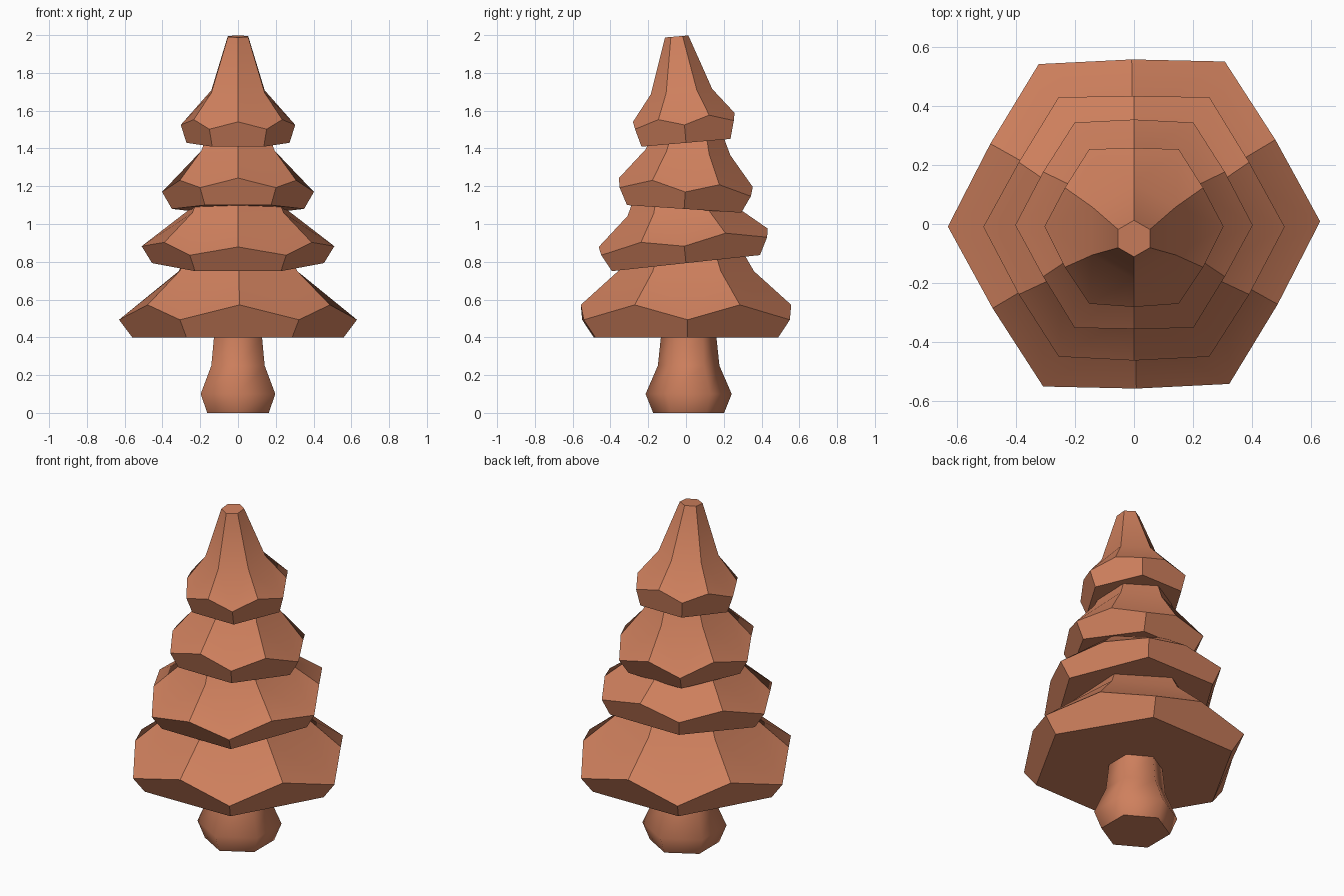
import bpy, bmesh, math
from mathutils import Matrix

if "Cube" in bpy.data.objects:
    bpy.data.objects.remove(bpy.data.objects["Cube"])

clay = bpy.data.materials.new("terracotta")
clay.diffuse_color = (0.62, 0.215, 0.11, 1)
clay.use_nodes = True
clay.node_tree.nodes["Principled BSDF"].inputs["Base Color"].default_value = clay.diffuse_color


def ring(bm, r, z, start):
    """Six vertices on a circle, first one at the start angle in degrees."""
    return [bm.verts.new((r * math.cos(math.radians(start + 60 * i)),
                          r * math.sin(math.radians(start + 60 * i)), z))
            for i in range(6)]


def bridge(bm, a, b):
    for i in range(6):
        j = (i + 1) % 6
        bm.faces.new((a[i], a[j], b[j], b[i])).smooth = True


def finish(bm, name, y, z, tilt=0, turn=0):
    bmesh.ops.recalc_face_normals(bm, faces=bm.faces)
    bm.transform(Matrix.Translation((0, y, z))
                 @ Matrix.Rotation(math.radians(tilt), 4, 'X')
                 @ Matrix.Rotation(math.radians(turn), 4, 'Z'))
    me = bpy.data.meshes.new(name)
    bm.to_mesh(me)
    bm.free()
    me.materials.append(clay)
    ob = bpy.data.objects.new(name, me)
    bpy.context.collection.objects.link(ob)
    return ob


# Trunk: six-sided, smooth sides with flat ends
bm = bmesh.new()
rings = [ring(bm, r, z, 30) for r, z in
         [(0.188, 0), (0.228, 0.1), (0.163, 0.25), (0.147, 0.4), (0.143, 0.44)]]
for a, b in zip(rings, rings[1:]):
    bridge(bm, a, b)
bm.faces.new(rings[0][::-1])
bm.faces.new(rings[-1])
finish(bm, "trunk", 0.014, 0)


def tier(name, y, z, tilt, turn, base_r, corner, middle, shoulder, top):
    """Hexagonal foliage skirt with a zigzag rim; pairs are (radius, height)."""
    bm = bmesh.new()
    base = ring(bm, base_r, 0, 0)
    cor = ring(bm, *corner, 0)
    mid = ring(bm, *middle, 30)
    sho = ring(bm, *shoulder, 30)
    tip = ring(bm, *top, 30)
    bm.faces.new(base[::-1])
    for i in range(6):
        j = (i + 1) % 6
        # flared underside and sloping upper panel
        bm.faces.new((base[i], base[j], cor[j], mid[i], cor[i]))
        bm.faces.new((mid[i], cor[j], mid[j], sho[j], sho[i])).smooth = True
    bridge(bm, sho, tip)
    bm.faces.new(tip)
    ob = finish(bm, name, y, z, tilt, turn)
    bpy.ops.object.select_all(action='DESELECT')
    ob.select_set(True)
    bpy.context.view_layer.objects.active = ob
    bpy.ops.object.shade_smooth_by_angle(angle=math.radians(32))


# Foliage tiers from bottom to top
tier("bottom_tier", 0, 0.40, 0, 0.8, 0.56, (0.63, 0.093), (0.557, 0.172), (0.36, 0.35), (0.18, 0.66))
tier("lower_tier", 0, 0.793, 6.2, 0, 0.455, (0.51, 0.09), (0.45, 0.135), (0.28, 0.282), (0.14, 0.58))
tier("upper_tier", -0.01, 1.08, -3.8, 0, 0.35, (0.402, 0.09), (0.355, 0.14), (0.225, 0.30), (0.10, 0.58))
tier("top_tier", 0, 1.43, 5, 0, 0.273, (0.303, 0.095), (0.27, 0.135), (0.163, 0.272), (0.062, 0.565))
